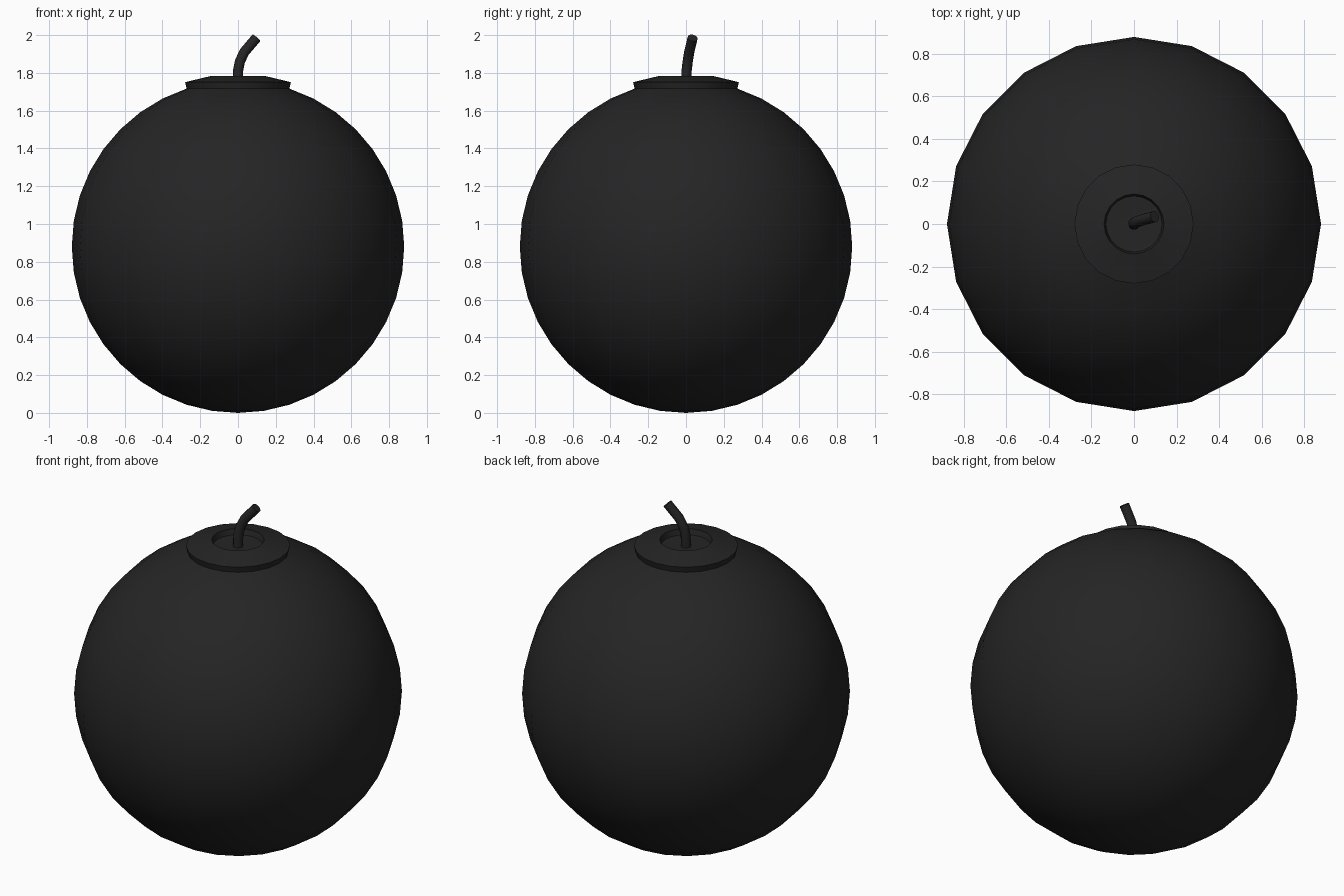
import bpy, bmesh, math
from mathutils import Vector

if "Cube" in bpy.data.objects:
    bpy.data.objects.remove(bpy.data.objects["Cube"])

dark = bpy.data.materials.new("dark_shell")
dark.diffuse_color = (0.018, 0.018, 0.018, 1)
dark.use_nodes = True
dark.node_tree.nodes["Principled BSDF"].inputs["Base Color"].default_value = dark.diffuse_color

R, SEG = 0.88, 20


def finish(bm, name):
    bmesh.ops.recalc_face_normals(bm, faces=bm.faces)
    mesh = bpy.data.meshes.new(name)
    bm.to_mesh(mesh)
    bm.free()
    obj = bpy.data.objects.new(name, mesh)
    bpy.context.collection.objects.link(obj)
    mesh.materials.append(dark)
    bpy.context.view_layer.objects.active = obj
    obj.select_set(True)
    bpy.ops.object.shade_smooth_by_angle(angle=math.radians(35))
    obj.select_set(False)
    return obj


def ring(bm, centre, u, v, r, n):
    return [bm.verts.new(centre + r * (math.cos(2 * math.pi * i / n) * u
                                       + math.sin(2 * math.pi * i / n) * v)) for i in range(n)]


def bridge(bm, a, b):
    n = len(a)
    for i in range(n):
        bm.faces.new((a[i], a[(i + 1) % n], b[(i + 1) % n], b[i]))


def fan(bm, a, tip):
    for i in range(len(a)):
        bm.faces.new((a[i], a[(i + 1) % len(a)], tip))


# Round body with a raised collar and a shallow dish at the top
profile = []
for k in range(1, 19):
    t = math.pi - k * math.pi / 20
    profile.append((R * math.sin(t), R + R * math.cos(t)))
profile += [(0.28, 1.751), (0.141, 1.784), (0.132, 1.752)]
bm = bmesh.new()
X, Y = Vector((1, 0, 0)), Vector((0, 1, 0))
rings = [ring(bm, Vector((0, 0, z)), X, Y, r, SEG) for r, z in profile]
for a, b in zip(rings, rings[1:]):
    bridge(bm, a, b)
fan(bm, rings[0], bm.verts.new((0, 0, 0)))
fan(bm, rings[-1], bm.verts.new((0, 0, 1.745)))
finish(bm, "round_body")

# Bent stem
path = [Vector(p) for p in ((0, 0, 1.73), (0, 0.003, 1.81), (0.01, 0.009, 1.86),
                            (0.033, 0.017, 1.91), (0.097, 0.035, 1.985))]
bm = bmesh.new()
rings = []
for i, p in enumerate(path):
    d = (path[min(i + 1, len(path) - 1)] - path[max(i - 1, 0)]).normalized()
    u = Y.cross(d).normalized()
    rings.append(ring(bm, p, u, d.cross(u), 0.027, 12))
for a, b in zip(rings, rings[1:]):
    bridge(bm, a, b)
bm.faces.new(rings[0])
bm.faces.new(rings[-1])
finish(bm, "stem")
